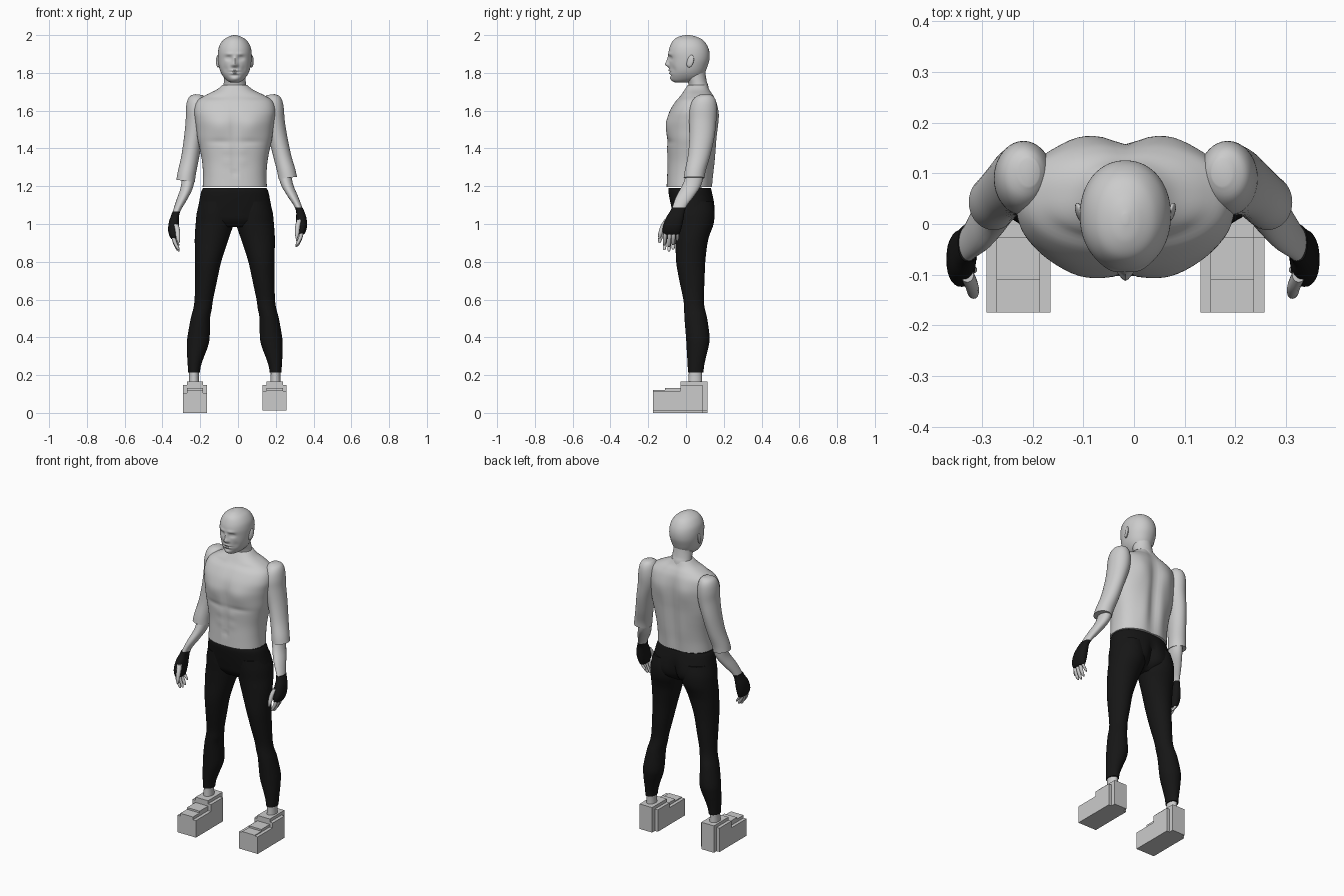
import bpy, bmesh, math

C = -0.017  # body's mirror line


def material(name, col):
    m = bpy.data.materials.new(name)
    m.diffuse_color = (*col, 1)
    return m


BLACK = material("black_cloth", (0.008, 0.008, 0.008))


def catmull(pts, steps):
    out = []
    for i in range(len(pts) - 1):
        a, b, c, d = pts[max(i - 1, 0)], pts[i], pts[i + 1], pts[min(i + 2, len(pts) - 1)]
        for k in range(steps):
            t = k / steps
            out.append([0.5 * (2 * q + (r - p) * t + (2 * p - 5 * q + 4 * r - w) * t * t
                               + (3 * q - p - 3 * r + w) * t ** 3) for p, q, r, w in zip(a, b, c, d)])
    return out + [list(pts[-1])]


def loft(name, rings, s=1, n=28, steps=4, p=2.0, bumps=(), mat=None, tilt=0):
    """rings: (z, offset from mirror line, half width, front y, back y).
    bumps: (side, offset, z, spread x, spread z, amount)."""
    bm = bmesh.new()
    loops = []
    for z, d, w, f, b in catmull(rings, steps):
        loop = []
        for i in range(n):
            a = 2 * math.pi * i / n
            ca, sa = math.cos(a), math.sin(a)
            u = d + w * math.copysign(abs(ca) ** (2 / p), ca)
            y = (f + b) / 2 + (b - f) / 2 * math.copysign(abs(sa) ** (2 / p), sa)
            for side, du, bz, su, sz, amt in bumps:
                if side * sa > 0:
                    g = math.exp(-((abs(u) - du) / su) ** 2 - ((z - bz) / sz) ** 2)
                    y += side * amt * g * abs(sa) ** 0.5
            loop.append(bm.verts.new((C + s * u, y, z + tilt * (u - d))))
        loops.append(loop)
    for l0, l1 in zip(loops, loops[1:]):
        for i in range(n):
            j = (i + 1) % n
            bm.faces.new((l0[i], l0[j], l1[j], l1[i]))
    bm.faces.new(loops[0])
    bm.faces.new(loops[-1])
    bmesh.ops.recalc_face_normals(bm, faces=bm.faces)
    return finish(name, bm, mat, True)


def finish(name, bm, mat=None, smooth=False):
    me = bpy.data.meshes.new(name)
    bm.to_mesh(me)
    bm.free()
    ob = bpy.data.objects.new(name, me)
    bpy.context.collection.objects.link(ob)
    if mat:
        me.materials.append(mat)
    if smooth:
        bpy.ops.object.select_all(action='DESELECT')
        ob.select_set(True)
        bpy.context.view_layer.objects.active = ob
        bpy.ops.object.shade_smooth_by_angle(angle=math.radians(50))
    return ob


def boxes(name, parts):
    bm = bmesh.new()
    for x0, x1, y0, y1, z0, z1 in parts:
        vs = bmesh.ops.create_cube(bm, size=1)['verts']
        for v in vs:
            v.co = ((x0 + x1) / 2 + v.co.x * (x1 - x0), (y0 + y1) / 2 + v.co.y * (y1 - y0),
                    (z0 + z1) / 2 + v.co.z * (z1 - z0))
    return finish(name, bm)


# head with facial relief
loft("head", [(2.0, 0, .006, .0, .02), (1.993, 0, .03, -.035, .05), (1.975, 0, .06, -.065, .088),
              (1.945, 0, .081, -.083, .112), (1.91, 0, .089, -.092, .124), (1.87, 0, .089, -.09, .124),
              (1.83, 0, .083, -.089, .112), (1.80, 0, .073, -.086, .1), (1.775, 0, .057, -.081, .085),
              (1.757, 0, .038, -.072, .05), (1.748, 0, .018, -.055, .01)],
     n=96, steps=8, p=2.1, bumps=[
         (-1, 0, 1.845, .013, .013, .02), (-1, 0, 1.868, .010, .02, .011),
         (-1, .013, 1.84, .008, .008, .005), (-1, .034, 1.878, .016, .011, -.010),
         (-1, .034, 1.877, .010, .005, .004), (-1, .028, 1.9, .022, .008, .005),
         (-1, 0, 1.813, .022, .005, .006), (-1, 0, 1.798, .019, .005, .006),
         (-1, 0, 1.805, .026, .0035, -.004), (-1, 0, 1.786, .022, .006, -.004),
         (-1, 0, 1.768, .022, .01, .005), (-1, .05, 1.82, .014, .02, -.005)])
for s in (-1, 1):
    bm = bmesh.new()
    bmesh.ops.create_uvsphere(bm, u_segments=20, v_segments=12, radius=1)
    for v in bm.verts:
        x, y, z = v.co
        v.co = (C + s * (.089 + .009 * x + .006 * y), .022 + .019 * y + .006 * z, 1.862 + .033 * z)
    finish("ear", bm, None, True)

loft("neck", [(1.83, 0, .058, -.02, .1), (1.79, 0, .057, -.01, .104), (1.755, 0, .058, .008, .11),
              (1.73, 0, .06, .013, .118), (1.68, 0, .065, .01, .125)])

# torso
loft("torso", [(1.737, 0, .064, .01, .115), (1.71, 0, .098, -.008, .127), (1.682, 0, .155, -.027, .145),
               (1.65, 0, .2, -.055, .159), (1.6, 0, .215, -.085, .168), (1.55, 0, .21, -.098, .17),
               (1.5, 0, .203, -.1, .168), (1.45, 0, .197, -.1, .163), (1.4, 0, .186, -.099, .158),
               (1.33, 0, .173, -.097, .15), (1.26, 0, .168, -.1, .142), (1.195, 0, .17, -.103, .138)],
     n=80, steps=5, p=2.35, bumps=[
         (-1, .085, 1.52, .065, .055, .012), (-1, 0, 1.5, .012, .12, -.007),
         (-1, .08, 1.435, .07, .015, -.005), (-1, 0, 1.32, .009, .1, -.004),
         (-1, .04, 1.39, .025, .022, .003), (-1, .04, 1.33, .025, .022, .003),
         (-1, 0, 1.27, .011, .012, -.007), (-1, .12, 1.67, .07, .012, -.006),
         (1, 0, 1.45, .03, .22, -.018), (1, .09, 1.58, .05, .07, .01),
         (1, .06, 1.3, .035, .12, .006)])

# trousers
loft("trouser_hips", [(1.19, 0, .168, -.092, .132), (1.17, 0, .178, -.093, .138), (1.12, 0, .188, -.084, .148),
                      (1.06, 0, .198, -.07, .15), (1.02, 0, .195, -.058, .135), (.985, 0, .15, -.03, .09)],
     n=64, p=2.25, mat=BLACK, bumps=[(1, 0, 1.04, .022, .08, -.03), (1, .09, 1.06, .06, .06, .006)])
LEG = [(1.12, .1, .085, -.07, .14), (1.06, .102, .099, -.067, .151), (1.0, .107, .1, -.06, .146),
       (.95, .117, .094, -.057, .128), (.9, .126, .086, -.055, .114), (.8, .141, .069, -.052, .102),
       (.7, .152, .058, -.035, .098), (.6, .164, .049, -.014, .094), (.55, .171, .049, -.01, .1),
       (.5, .182, .051, -.008, .112), (.4, .192, .059, .0, .125), (.35, .198, .055, .003, .119),
       (.3, .207, .045, .006, .107), (.25, .214, .035, .009, .096), (.215, .216, .031, .01, .093)]

# sleeves, forearms, gloves and fingers as mirrored limbs
SLEEVE = [(1.685, .19, .02, .075, .13), (1.672, .197, .04, .05, .148), (1.645, .2, .052, .03, .16),
          (1.6, .201, .058, .018, .164), (1.54, .204, .056, .017, .16), (1.45, .22, .049, .018, .15),
          (1.35, .237, .047, .01, .128), (1.27, .254, .048, -.006, .105), (1.228, .26, .049, -.012, .098)]
FOREARM = [(1.3, .24, .036, .015, .1), (1.2, .252, .033, -.014, .085), (1.13, .28, .028, -.05, .045),
           (1.08, .303, .021, -.068, .008), (1.04, .317, .018, -.08, -.012)]
GLOVE = [(1.065, .31, .02, -.074, .0), (1.04, .317, .022, -.086, -.008), (1.01, .322, .027, -.105, -.012),
         (.97, .324, .029, -.12, -.02), (.94, .323, .024, -.124, -.028), (.92, .32, .016, -.118, -.036)]


def finger(y0, y1, z1, r=.0105):
    path = [(.945, .324, y0), ((.945 + z1) / 2 + .005, .319, (y0 + y1) / 2), (z1 + .012, .303, y1), (z1, .296, y1)]
    return [(z, d, q, y - q, y + q) for (z, d, y), q in zip(path, (r, r, r * .85, r * .35))]


FINGERS = [finger(-.108, -.114, .862), finger(-.086, -.09, .855), finger(-.064, -.068, .864),
           finger(-.043, -.046, .885, .009)]
THUMB = [(1.0, .312, .013, -.115, -.085), (.965, .303, .013, -.135, -.107),
         (.925, .3, .011, -.147, -.124), (.9, .297, .005, -.146, -.134)]


def posed(rings, s):
    """The arm on the +x side hangs slightly further out and higher."""
    if s < 0:
        return rings
    out = []
    for z, d, w, f, b in rings:
        t = min(max((1.62 - z) / .58, 0), 1)
        out.append((z + .024 * t, d + .03 * t, w, f, b))
    return out


for s, tag in ((-1, "right"), (1, "left")):
    loft(tag + "_trouser_leg", LEG, s, n=36, mat=BLACK)
    loft(tag + "_ankle", [(.24, .216, .026, .015, .086), (.19, .216, .026, .014, .085),
                          (.13, .216, .029, .01, .088)], s)
    loft(tag + "_sleeve", posed(SLEEVE, s), s, n=36, tilt=.12)
    loft(tag + "_forearm", posed(FOREARM, s), s)
    loft(tag + "_glove", posed(GLOVE, s), s, p=2.4, mat=BLACK)
    for f in FINGERS:
        loft(tag + "_finger", posed(f, s), s, n=12)
    loft(tag + "_thumb", posed(THUMB, s), s, n=12)

    # blocky shoe: sole, toe strip, instep, cuff, side and heel panels
    x, z = C + s * .211, .012 if s > 0 else 0
    boxes(tag + "_shoe", [
        (x - .063, x + .063, -.175, .088, z, z + .105),
        (x - .043, x + .043, -.175, -.11, z + .09, .122),
        (x - .043, x + .043, -.11, -.028, z + .09, .133),
        (x - .043, x + .043, -.028, .115, z, .166),
        (x - .063, x + .063, -.028, .088, z + .09, .147)])
